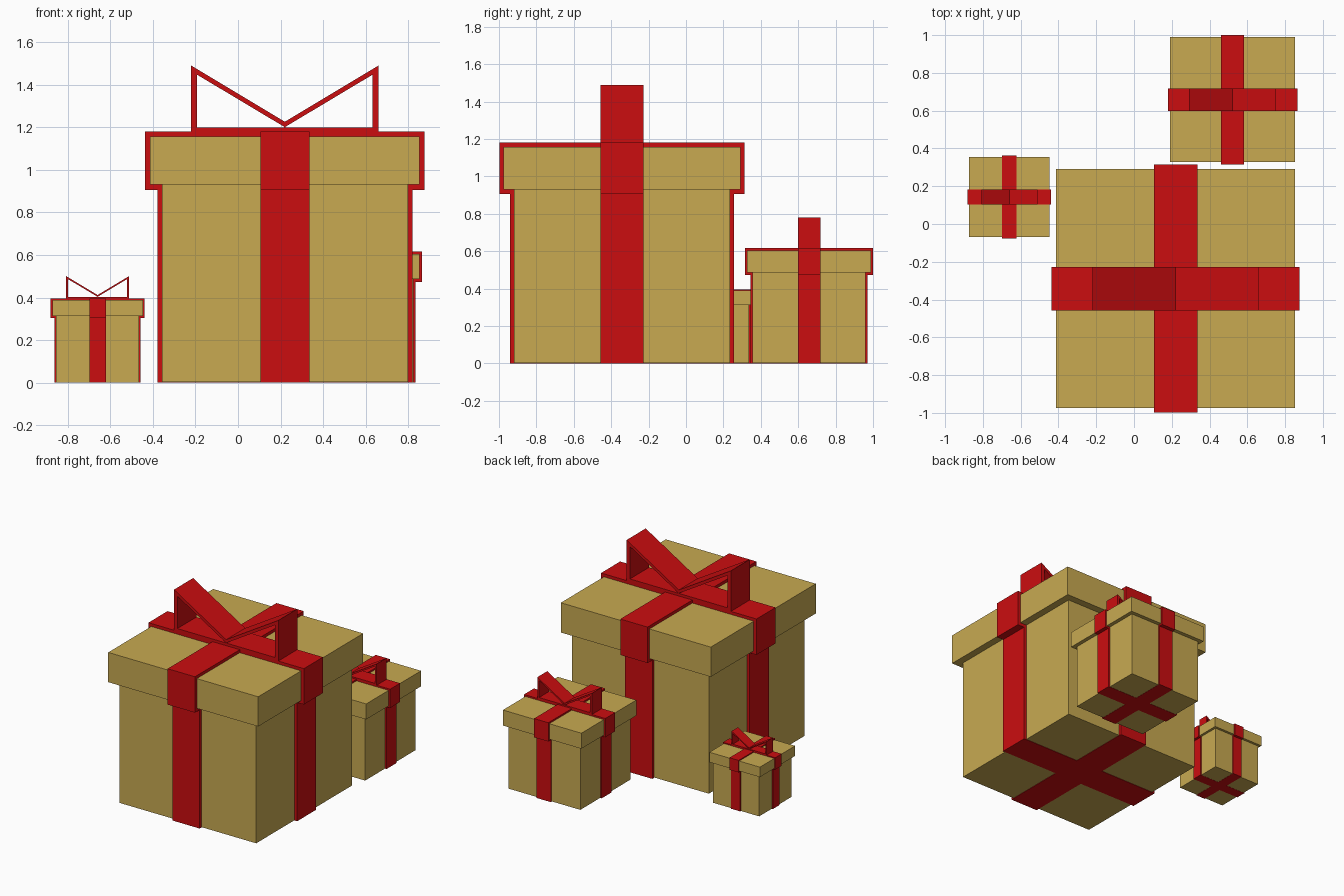
import bpy, bmesh

cube = bpy.data.objects.get("Cube")
if cube:
    bpy.data.objects.remove(cube, do_unlink=True)


def material(name, rgb):
    mat = bpy.data.materials.new(name)
    mat.use_nodes = True
    mat.diffuse_color = (*rgb, 1)
    bsdf = next(n for n in mat.node_tree.nodes if n.type == 'BSDF_PRINCIPLED')
    bsdf.inputs["Base Color"].default_value = (*rgb, 1)
    return mat


paper = material("golden paper", (0.58, 0.40, 0.083))
red = material("red ribbon", (0.60, 0.004, 0.005))


def finish(bm, name, mat):
    bmesh.ops.remove_doubles(bm, verts=bm.verts, dist=0.0005)
    bmesh.ops.recalc_face_normals(bm, faces=bm.faces)
    mesh = bpy.data.meshes.new(name)
    bm.to_mesh(mesh)
    bm.free()
    mesh.materials.append(mat)
    return mesh


def prism(name, outline, low, high, mat):
    """Extrude a flat outline between two heights."""
    bm = bmesh.new()
    base = bm.faces.new([bm.verts.new((x, y, low)) for x, y in outline])
    top = bmesh.ops.extrude_face_region(bm, geom=[base])["geom"]
    bmesh.ops.translate(bm, vec=(0, 0, high - low),
                        verts=[v for v in top if isinstance(v, bmesh.types.BMVert)])
    return finish(bm, name, mat)


def square(half):
    return [(-half, -half), (half, -half), (half, half), (-half, half)]


def cross(half, w):
    """Plus-shaped outline: two ribbon bands crossing at the middle."""
    arm = [(w, -w), (half, -w), (half, w)]
    points = []
    for _ in range(4):
        points += arm
        arm = [(-y, x) for x, y in arm]
    return points


def bow(name, z, half_width, mat):
    """Two triangular ribbon loops meeting at the middle."""
    outer = [(0, 0), (0.44, 0), (0.44, 0.31), (0, 0.046)]
    inner = [(0.004, 0.02), (0.412, 0.02), (0.412, 0.267), (0.004, 0.023)]
    bm = bmesh.new()
    for side in (-1, 1):
        def ring(points, y):
            return [bm.verts.new((side * px, y, z + pz)) for px, pz in points]
        of, ob = ring(outer, -half_width), ring(outer, half_width)
        nf, nb = ring(inner, -half_width), ring(inner, half_width)
        for i in range(4):
            j = (i + 1) % 4
            bm.faces.new((of[i], of[j], nf[j], nf[i]))
            bm.faces.new((ob[i], ob[j], nb[j], nb[i]))
            bm.faces.new((nf[i], nf[j], nb[j], nb[i]))
            if i < 3:  # the halves join here, so no wall is needed
                bm.faces.new((of[i], of[j], ob[j], ob[i]))
    return finish(bm, name, mat)


# Parts of one gift box, shared by all three
RIBBON = 0.115
parts = {
    "box": prism("box", square(0.578), 0.003, 0.94, paper),
    "box_ribbon": prism("box_ribbon", cross(0.599, RIBBON), 0, 0.93, red),
    "lid": prism("lid", square(0.633), 0.93, 1.157, paper),
    "lid_ribbon": prism("lid_ribbon", cross(0.656, RIBBON), 0.906, 1.18, red),
    "bow": bow("bow", 1.18, RIBBON, red),
}

# Place the three gifts
gifts = [("large", 0.22, -0.342, 1.0),
         ("medium", 0.522, 0.658, 0.523),
         ("small", -0.66, 0.143, 0.336)]
for size, x, y, scale in gifts:
    for part, mesh in parts.items():
        obj = bpy.data.objects.new(f"{size}_{part}", mesh)
        obj.location = (x, y, 0)
        obj.scale = (scale,) * 3
        bpy.context.collection.objects.link(obj)
